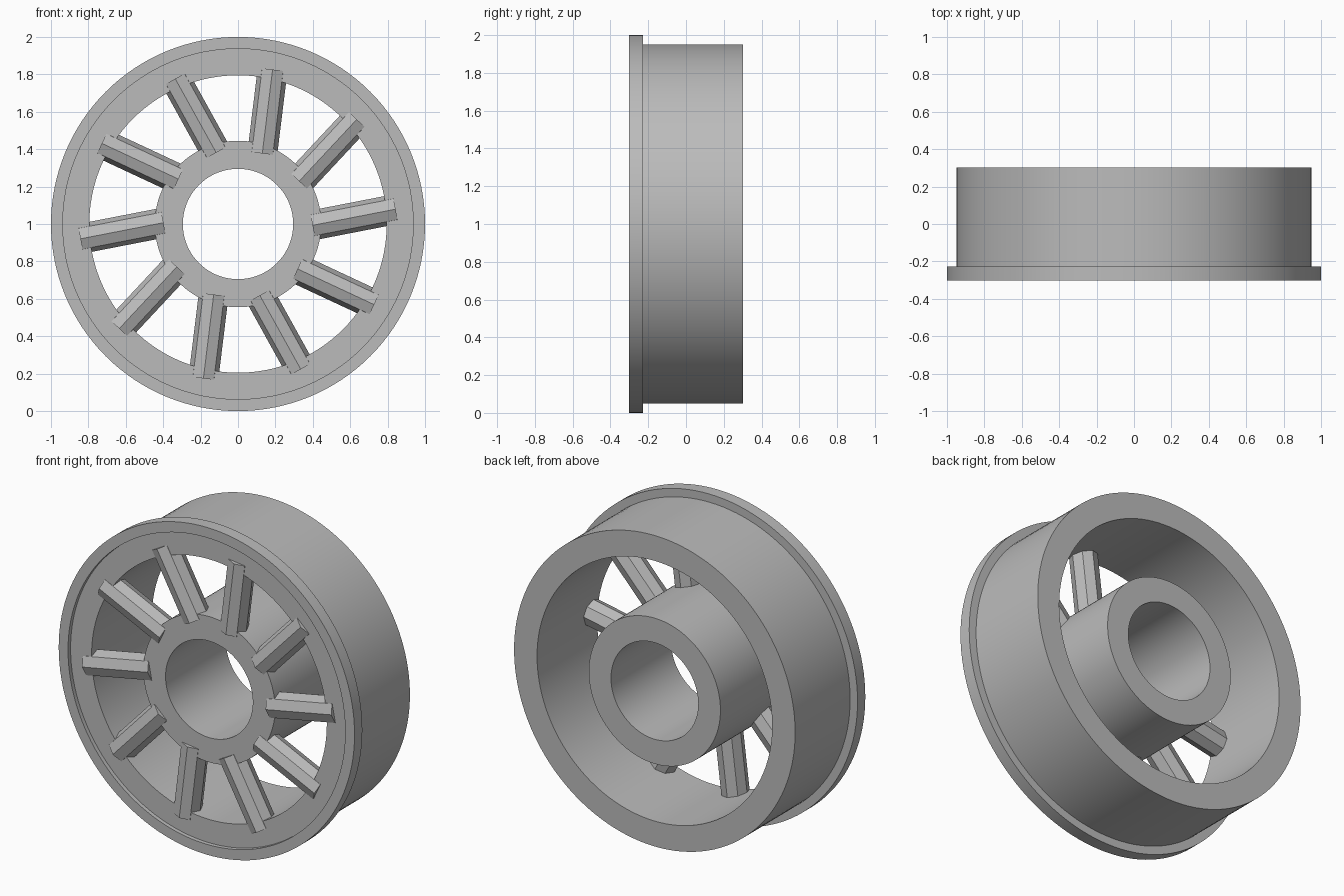
import bpy, bmesh
from math import cos, sin, pi, radians
from mathutils import Matrix

if "Cube" in bpy.data.objects:
    bpy.data.objects.remove(bpy.data.objects["Cube"])

grey = bpy.data.materials.new("plain grey")
grey.use_nodes = True
colour = (0.5, 0.5, 0.5, 1)
grey.diffuse_color = colour
grey.node_tree.nodes["Principled BSDF"].inputs["Base Color"].default_value = colour

CENTRE = Matrix.Translation((0, 0, 1))
FRONT, FACE, BACK = -0.303, -0.278, 0.303


def finish(name, bm, smooth=True):
    bmesh.ops.recalc_face_normals(bm, faces=bm.faces)
    mesh = bpy.data.meshes.new(name)
    bm.to_mesh(mesh)
    bm.free()
    mesh.materials.append(grey)
    obj = bpy.data.objects.new(name, mesh)
    bpy.context.collection.objects.link(obj)
    if smooth:
        bpy.ops.object.select_all(action='DESELECT')
        obj.select_set(True)
        bpy.context.view_layer.objects.active = obj
        bpy.ops.object.shade_smooth_by_angle(angle=radians(30))
    return obj


def lathe(name, profile, steps=128):
    """Sweep a closed (radius, y) profile around the axle."""
    bm = bmesh.new()
    rings = []
    for i in range(steps):
        a = 2 * pi * i / steps
        rings.append([bm.verts.new((r * cos(a), y, 1 + r * sin(a))) for r, y in profile])
    n = len(profile)
    for i in range(steps):
        p, q = rings[i], rings[(i + 1) % steps]
        for j in range(n):
            k = (j + 1) % n
            bm.faces.new((p[j], p[k], q[k], q[j]))
    return finish(name, bm)


# Rim with a raised flange lip at the front
lathe("rim", [(0.795, FACE), (0.937, FACE), (0.937, FRONT), (1.0, FRONT),
              (1.0, -0.228), (0.95, -0.228), (0.95, BACK), (0.795, BACK)])

# Hollow hub
lathe("hub", [(0.295, FACE), (0.445, FACE), (0.445, BACK), (0.295, BACK)])

# Ten octagonal spokes, set beside the radial line
RADIUS, OFFSET, INNER, OUTER = 0.08, -0.083, 0.39, 0.842
for i in range(10):
    bm = bmesh.new()
    bmesh.ops.create_cone(bm, cap_ends=True, segments=8, radius1=RADIUS,
                          radius2=RADIUS, depth=OUTER - INNER)
    place = (CENTRE @ Matrix.Rotation(-radians(11 + 36 * i), 4, 'Y')
             @ Matrix.Translation(((INNER + OUTER) / 2, FRONT + RADIUS, OFFSET))
             @ Matrix.Rotation(pi / 2, 4, 'Y'))
    bmesh.ops.transform(bm, matrix=place, verts=bm.verts)
    finish(f"spoke_{i + 1}", bm, smooth=False)
